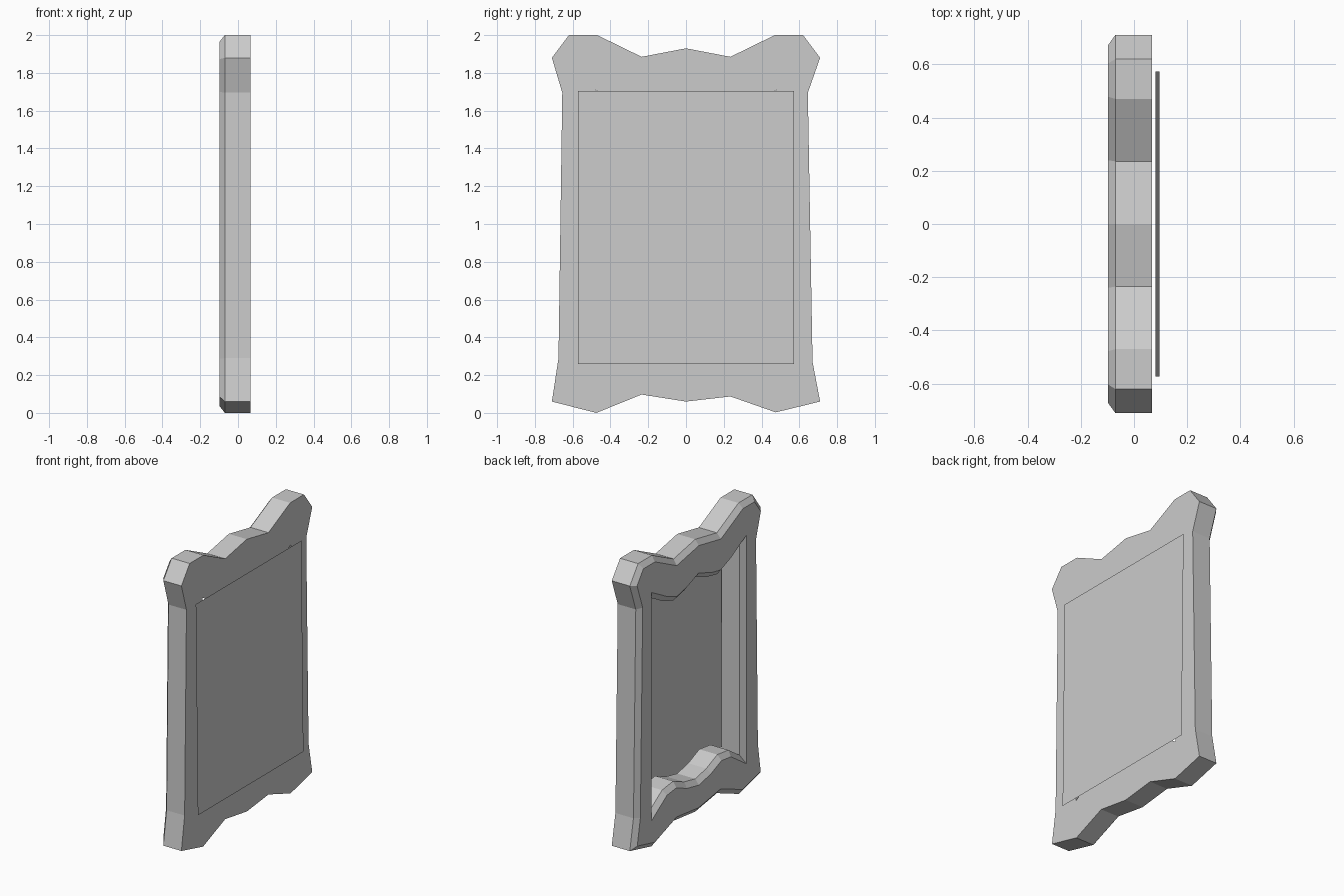
import bpy, bmesh
from mathutils import Vector

if "Cube" in bpy.data.objects:
    bpy.data.objects.remove(bpy.data.objects["Cube"])

# Frame outlines in (y, z), both counter-clockwise
OUTER = [(.71, .06), (.67, .27), (.645, 1.695), (.71, 1.88), (.62, 2), (.47, 2),
         (.235, 1.885), (0, 1.93), (-.235, 1.885), (-.47, 2), (-.62, 2), (-.71, 1.88),
         (-.655, 1.695), (-.675, .29), (-.71, .06), (-.475, 0), (-.235, .097),
         (0, .06), (.235, .087), (.475, .003)]
HALF_TOP = [(.48, 1.71), (.36, 1.645), (.24, 1.6), (.12, 1.625)]
HALF_LOW = [(.12, .31), (.24, .36), (.36, .345), (.48, .265)]


def flip(points):
    return [(-y, z) for y, z in reversed(points)]


INNER = HALF_TOP + [(0, 1.67)] + flip(HALF_TOP) + flip(HALF_LOW) + [(0, .285)] + HALF_LOW


def offset(points, d):
    """Mitred offset; positive moves to the left of travel (inward)."""
    out = []
    for i, p in enumerate(points):
        a, b, c = Vector(points[i - 1]), Vector(p), Vector(points[(i + 1) % len(points)])
        u, v = (b - a).normalized(), (c - b).normalized()
        n1, n2 = Vector((-u.y, u.x)), Vector((-v.y, v.x))
        out.append(tuple(b + (n1 + n2) * d / (1 + n1.dot(n2))))
    return out


def ring(bm, points, x):
    return [bm.verts.new((x, y, z)) for y, z in points]


def bridge(bm, a, b):
    for i in range(len(a)):
        j = (i + 1) % len(a)
        bm.faces.new((a[i], a[j], b[j], b[i]))


def cap(bm, *loops):
    edges = []
    for lp in loops:
        for i, v in enumerate(lp):
            w = lp[(i + 1) % len(lp)]
            edges.append(bm.edges.get((v, w)) or bm.edges.new((v, w)))
    bmesh.ops.triangle_fill(bm, edges=edges, use_beauty=True, normal=(1, 0, 0))


def finish(bm, name):
    me = bpy.data.meshes.new(name)
    bm.to_mesh(me)
    bm.free()
    bpy.context.collection.objects.link(bpy.data.objects.new(name, me))


# Frame: outer wall and opening wall, each chamfered at the -x face
bm = bmesh.new()
rims = []
for pts, d in ((OUTER, .035), (INNER, -.035)):
    back, mid = ring(bm, pts, .067), ring(bm, pts, -.07)
    front = ring(bm, offset(pts, d), -.098)
    bridge(bm, back, mid)
    bridge(bm, mid, front)
    rims.append((back, front))
cap(bm, rims[0][0], rims[1][0])
cap(bm, rims[0][1], rims[1][1])
bmesh.ops.recalc_face_normals(bm, faces=bm.faces)
bmesh.ops.dissolve_limit(bm, angle_limit=.001, verts=bm.verts, edges=bm.edges)
finish(bm, "frame")

# Thin backing sheet, leaning slightly
bm = bmesh.new()
bm.faces.new([bm.verts.new(c) for c in ((.096, -.573, .26), (.096, .573, .26),
                                        (.08, .573, 1.705), (.08, -.573, 1.705))])
finish(bm, "backing_sheet")
